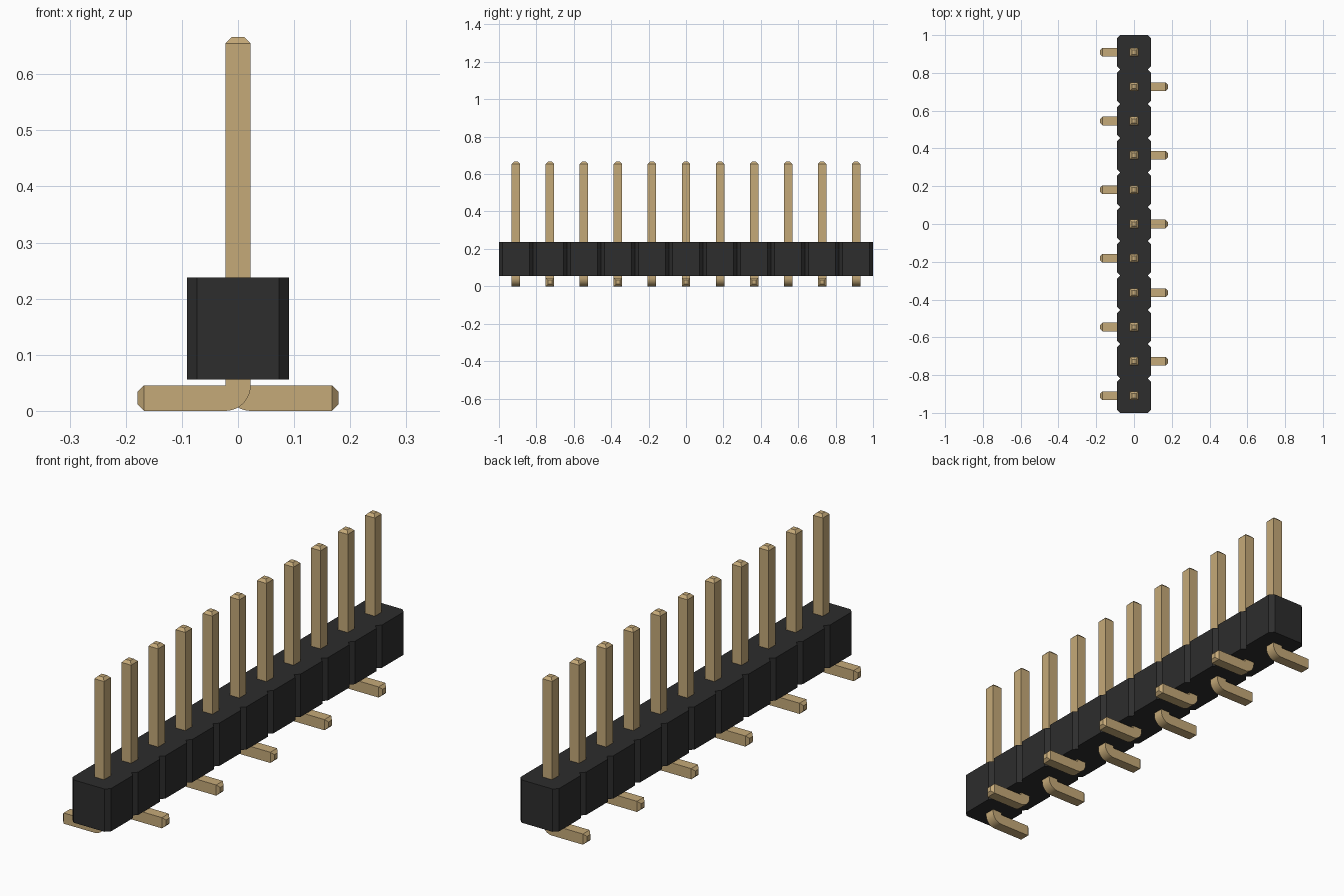
import bpy, bmesh, math
from mathutils import Vector

cube = bpy.data.objects.get("Cube")
if cube:
    bpy.data.objects.remove(cube, do_unlink=True)

COUNT = 11
PITCH = 2 / COUNT
HALF = 0.0227            # half thickness of a pin
TIP = 0.0115             # length of the tapered pin ends


def material(name, rgb):
    m = bpy.data.materials.new(name)
    m.diffuse_color = (*rgb, 1)
    m.use_nodes = True
    m.node_tree.nodes["Principled BSDF"].inputs["Base Color"].default_value = (*rgb, 1)
    return m


gold = material("pin gold", (0.56, 0.40, 0.19))
black = material("housing black", (0.026, 0.026, 0.026))


def finish(bm, name, mat):
    bmesh.ops.recalc_face_normals(bm, faces=bm.faces)
    mesh = bpy.data.meshes.new(name)
    bm.to_mesh(mesh)
    bm.free()
    mesh.materials.append(mat)
    obj = bpy.data.objects.new(name, mesh)
    bpy.context.collection.objects.link(obj)
    return obj


def prism(points, offset):
    """Extrude a closed outline along an offset."""
    bm = bmesh.new()
    face = bm.faces.new([bm.verts.new(p) for p in points])
    res = bmesh.ops.extrude_face_region(bm, geom=[face], use_keep_orig=True)
    verts = [g for g in res["geom"] if isinstance(g, bmesh.types.BMVert)]
    bmesh.ops.translate(bm, vec=offset, verts=verts)
    bmesh.ops.recalc_face_normals(bm, faces=bm.faces)
    return bm


def taper(bm, direction):
    """Add a chamfered tip to the end face lying farthest along a direction."""
    d = Vector(direction)
    end = max(bm.faces, key=lambda f: f.calc_center_median().dot(d))
    new = bmesh.ops.extrude_discrete_faces(bm, faces=[end])["faces"][0]
    centre = new.calc_center_median()
    for v in new.verts:
        v.co = centre + (v.co - centre) * (1 - TIP / HALF) + d * TIP


# Housing: one notched outline for the whole row of blocks
W, C, Z0, Z1 = 0.0909, 0.0182, 0.0555, 0.2373
side = []
for i in range(COUNT):
    y = -1 + i * PITCH
    if i == 0:
        side.append((W - C, y))
    side += [(W, y + C), (W, y + PITCH - C), (W - C, y + PITCH)]
outline = side + [(-x, y) for x, y in reversed(side)]
finish(prism([(x, y, Z0) for x, y in outline], (0, 0, Z1 - Z0)), "housing", black)

# Pins: upright post, rounded bend at the bottom, foot to alternating sides
R, STEPS = 2 * HALF, 12
arc = [(-HALF + R * math.cos(a), R - R * math.sin(a))
       for a in (math.pi / 2 * k / STEPS for k in range(STEPS + 1))]
post_end, foot_end = 0.666 - TIP, -(0.179 - TIP)
profile = [(HALF, post_end)] + arc + [
    (foot_end, 0), (foot_end, R), (-HALF, R), (-HALF, post_end)]

for i in range(COUNT):
    y = -1 + (i + 0.5) * PITCH
    s = 1 if i % 2 == 0 else -1
    bm = prism([(s * x, y - HALF, z) for x, z in profile], (0, 2 * HALF, 0))
    taper(bm, (0, 0, 1))
    taper(bm, (-s, 0, 0))
    pin = finish(bm, f"pin_{i + 1:02d}", gold)
    bpy.ops.object.select_all(action="DESELECT")
    pin.select_set(True)
    bpy.context.view_layer.objects.active = pin
    bpy.ops.object.shade_smooth_by_angle(angle=math.radians(25))
